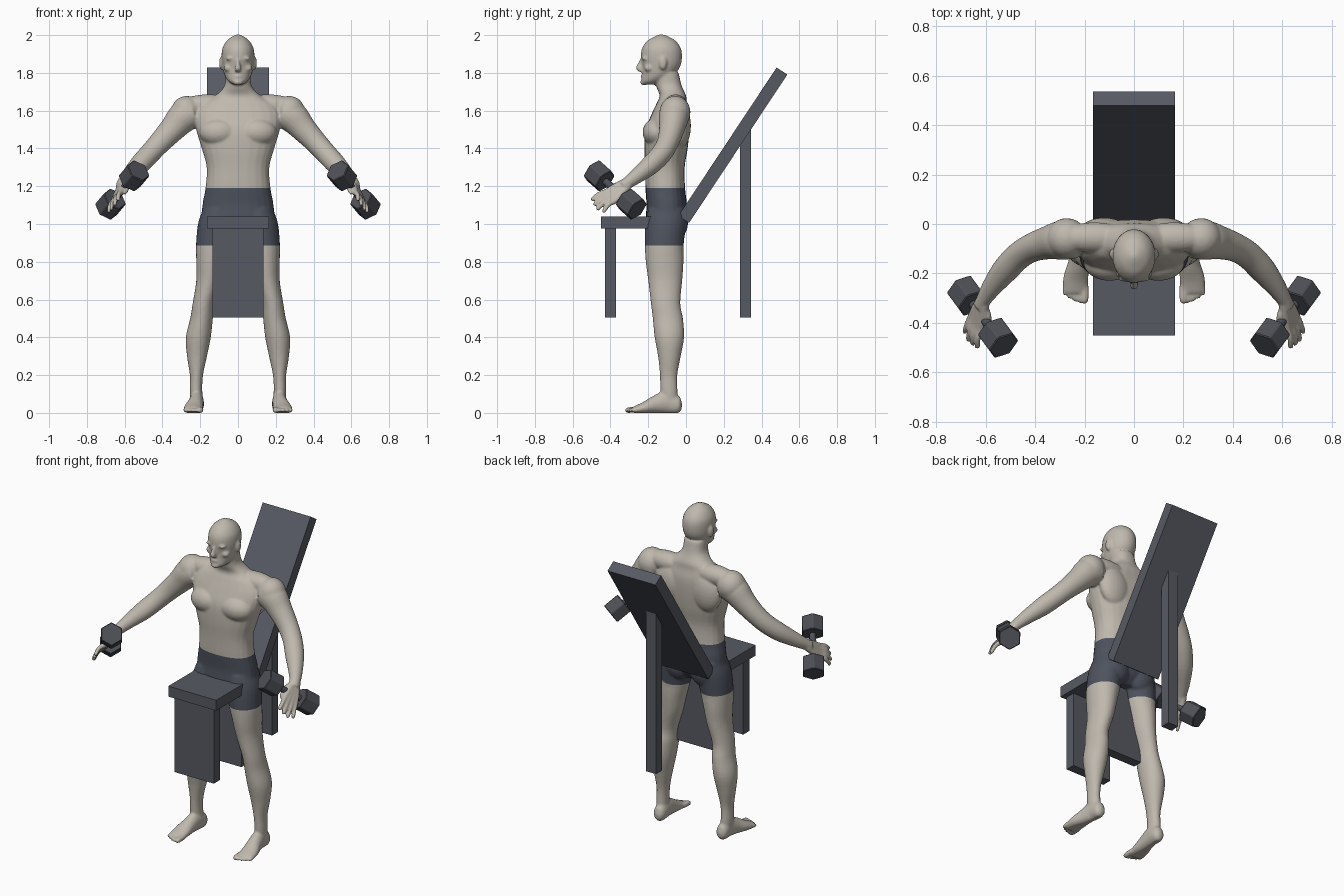
import bpy, bmesh, math
from mathutils import Vector, Matrix

cube = bpy.data.objects.get("Cube")
if cube:
    bpy.data.objects.remove(cube)


def material(name, rgb):
    m = bpy.data.materials.new(name)
    m.use_nodes = True
    m.diffuse_color = (*rgb, 1)
    m.node_tree.nodes["Principled BSDF"].inputs["Base Color"].default_value = (*rgb, 1)
    return m


SKIN = material("warm skin", (0.52, 0.48, 0.42))
CLOTH = material("dark cloth", (0.075, 0.085, 0.11))
BENCH = material("bench grey", (0.095, 0.102, 0.125))
IRON = material("dumbbell grey", (0.075, 0.08, 0.095))


def add_object(name, bm, *mats):
    bmesh.ops.recalc_face_normals(bm, faces=bm.faces)
    mesh = bpy.data.meshes.new(name)
    bm.to_mesh(mesh)
    bm.free()
    for m in mats:
        mesh.materials.append(m)
    ob = bpy.data.objects.new(name, mesh)
    bpy.context.collection.objects.link(ob)
    return ob


def tube(bm, path, side=1, flat=False, power=2.0, steps=4, n=24):
    """Smooth loft through rings given as (x, y, z, radius across, radius deep)."""
    pts = [Vector((side * p[0], *p[1:])) for p in path]
    pts = [2 * pts[0] - pts[1]] + pts + [2 * pts[-1] - pts[-2]]
    rings = []
    for a, b, c, d in zip(pts, pts[1:], pts[2:], pts[3:]):
        for k in range(steps):
            t = k / steps
            rings.append(0.5 * (2 * b + (c - a) * t + (2 * a - 5 * b + 4 * c - d) * t**2
                                + (3 * b - a - 3 * c + d) * t**3))
    rings.append(pts[-2])
    loops = []
    for i, r in enumerate(rings):
        pos = Vector(r[:3])
        tan = Vector(rings[min(i + 1, len(rings) - 1)][:3]) - Vector(rings[max(i - 1, 0)][:3])
        tan = Vector((0, 0, 1)) if flat else tan.normalized()
        u = Vector((1, 0, 0))
        u = (u - tan * u.dot(tan)).normalized()
        v = tan.cross(u)
        loop = []
        for j in range(n):
            c, s = math.cos(math.tau * j / n), math.sin(math.tau * j / n)
            c = math.copysign(abs(c) ** (2 / power), c)
            s = math.copysign(abs(s) ** (2 / power), s)
            loop.append(bm.verts.new(pos + u * c * r[3] + v * s * r[4]))
        loops.append(loop)
    for a, b in zip(loops, loops[1:]):
        for j in range(n):
            bm.faces.new((a[j], a[(j + 1) % n], b[(j + 1) % n], b[j]))
    bm.faces.new(loops[0])
    bm.faces.new(loops[-1])


def blob(bm, centre, radii):
    mat = Matrix.Translation(centre) @ Matrix.Diagonal((*radii, 1))
    bmesh.ops.create_uvsphere(bm, u_segments=24, v_segments=14, radius=1, matrix=mat)


# Dumbbell line, shared by the hand and the weights
END_A, END_B = Vector((0.55, -0.46, 1.255)), Vector((0.675, -0.29, 1.105))
GRIP = (END_B - END_A).normalized()

body = bmesh.new()
# Torso and neck
tube(body, [(0, -.1, .94, .07, .05), (0, -.105, 1, .185, .105), (0, -.102, 1.1, .188, .107),
            (0, -.11, 1.19, .172, .105), (0, -.112, 1.3, .166, .105), (0, -.106, 1.4, .192, .115),
            (0, -.098, 1.5, .222, .116), (0, -.083, 1.58, .23, .1), (0, -.075, 1.64, .19, .08),
            (0, -.07, 1.68, .12, .07), (0, -.09, 1.73, .073, .068), (0, -.105, 1.8, .066, .066)],
     flat=True, power=2.3)
# Head with jaw, nose, lips and brow
tube(body, [(0, -.19, 1.738, .025, .04), (0, -.178, 1.755, .05, .06), (0, -.15, 1.785, .07, .083),
            (0, -.132, 1.83, .082, .1), (0, -.13, 1.88, .087, .109), (0, -.13, 1.93, .083, .103),
            (0, -.13, 1.97, .06, .075), (0, -.13, 1.993, .03, .035), (0, -.13, 2.003, .008, .01)],
     flat=True)
tube(body, [(0, -.23, 1.875, .008, .012), (0, -.24, 1.85, .01, .016),
            (0, -.248, 1.822, .017, .018), (0, -.236, 1.806, .014, .014)], flat=True)
blob(body, (0, -.222, 1.782), (.027, .018, .012))
blob(body, (0, -.222, 1.75), (.026, .02, .016))

for s in (1, -1):
    # Face sides and ears
    blob(body, (s * .036, -.219, 1.876), (.03, .016, .009))
    blob(body, (s * .05, -.195, 1.825), (.026, .026, .02))
    blob(body, (s * .034, -.208, 1.853), (.017, .017, .009))
    blob(body, (s * .088, -.122, 1.852), (.012, .021, .036))
    # Chest, shoulders, back and seat muscles
    blob(body, (s * .1, -.155, 1.485), (.105, .075, .075))
    blob(body, (s * .16, -.055, 1.628), (.15, .062, .058))
    blob(body, (s * .272, -.058, 1.592), (.083, .082, .086))
    blob(body, (s * .12, -.03, 1.52), (.1, .056, .12))
    blob(body, (s * .09, -.055, 1.01), (.09, .066, .095))
    # Leg
    tube(body, [(.218, -.085, .05, .034, .045), (.222, -.09, .12, .033, .045),
                (.22, -.092, .2, .035, .046), (.217, -.088, .3, .053, .06),
                (.21, -.088, .4, .066, .078), (.193, -.096, .5, .06, .08),
                (.183, -.108, .58, .057, .078), (.155, -.11, .7, .066, .09),
                (.143, -.113, .8, .078, .1), (.131, -.115, .89, .091, .103),
                (.115, -.108, 1, .097, .108), (.1, -.1, 1.08, .085, .1)], s, flat=True)
    # Foot and toes
    tube(body, [(.216, -.022, .035, .014, .018), (.216, -.042, .038, .034, .044),
                (.218, -.1, .056, .037, .06), (.225, -.16, .044, .042, .048),
                (.235, -.22, .026, .051, .032), (.238, -.275, .014, .049, .02)], s)
    for i in range(5):
        x, r, tip = .198 + .02 * i, (.016 if i == 0 else .011), -.322 + .002 * i * i
        tube(body, [(x, -.25, .018, r, r), (x + .001, tip + .02, .015, r, r),
                    (x + .002, tip, .011, r * .6, r * .6)], s, n=12)
    # Arm
    tube(body, [(.24, -.06, 1.59, .08, .08), (.29, -.065, 1.565, .084, .08),
                (.345, -.075, 1.505, .07, .068), (.41, -.095, 1.435, .06, .058),
                (.465, -.128, 1.375, .056, .055), (.52, -.185, 1.315, .054, .052),
                (.575, -.255, 1.258, .041, .041), (.61, -.31, 1.217, .03, .032),
                (.622, -.335, 1.198, .027, .03)], s)
    # Palm, fingers and thumb
    wrist, knuckle, tip = Vector((.612, -.315, 1.213)), Vector((.637, -.395, 1.15)), Vector((.663, -.48, 1.088))
    for i in range(4):
        k = i - 1.5
        a, b = wrist + GRIP * k * .011, knuckle + GRIP * k * .025
        c = tip + GRIP * k * .034 + (knuckle - tip) * (.1 * abs(k - .3))
        mid = (b + c) / 2 + Vector((0.006, -.006, .006))
        tube(body, [(*a, .02, .02), (*b, .017, .017), (*mid, .0125, .0125),
                    (*c, .011, .011), (*(c + (c - mid) * .12), .006, .006)], s, n=12)
    tube(body, [(.612, -.33, 1.21, .02, .02), (.592, -.372, 1.203, .016, .016),
                (.592, -.41, 1.178, .013, .013), (.6, -.432, 1.16, .008, .008)], s, n=12)

# Fuse the parts into one smooth skin
rough = add_object("rough_body", body, SKIN)
remesh = rough.modifiers.new("fuse", "REMESH")
remesh.mode, remesh.voxel_size = "VOXEL", 0.0065
soften = rough.modifiers.new("soften", "SMOOTH")
soften.factor, soften.iterations = 0.5, 5
graph = bpy.context.evaluated_depsgraph_get()
fused = bpy.data.meshes.new_from_object(rough.evaluated_get(graph))
bpy.data.objects.remove(rough)
bm = bmesh.new()
bm.from_mesh(fused)
bpy.data.meshes.remove(fused)

# Cut clean hems, then colour the shorts between them
HEM, WAIST = 0.885, 1.19
for z in (HEM, WAIST):
    bmesh.ops.bisect_plane(bm, geom=bm.verts[:] + bm.edges[:] + bm.faces[:],
                           plane_co=(0, 0, z), plane_no=(0, 0, 1), dist=1e-5)
for v in bm.verts:
    v.co.z = max(v.co.z, 0)
for f in bm.faces:
    f.smooth = True
    c = f.calc_center_median()
    f.material_index = int(HEM < c.z < WAIST and abs(c.x) < 0.3)
add_object("body", bm, SKIN, CLOTH)


def box(name, low, high):
    low, high = Vector(low), Vector(high)
    bm = bmesh.new()
    mat = Matrix.Translation((low + high) / 2) @ Matrix.Diagonal((*(high - low), 1))
    bmesh.ops.create_cube(bm, size=1, matrix=mat)
    return add_object(name, bm, BENCH)


# Bench
box("bench_seat", (-.165, -.45, .975), (.165, -.06, 1.04))
box("bench_front_panel", (-.135, -.43, .505), (.135, -.37, .975))
box("bench_middle_panel", (-.135, -.16, .505), (.135, -.1, .975))
box("bench_rear_leg", (-.035, .285, .505), (.035, .345, 1.51))
back = box("bench_backrest", (-.165, -.034, -.471), (.165, .034, .471))
back.location = (0, .248, 1.417)
back.rotation_euler.x = -math.atan2(.52, .785)


def rod(name, start, end, radius, sides, bevel=0):
    bm = bmesh.new()
    turn = (end - start).to_track_quat("Z", "Y").to_matrix().to_4x4()
    bmesh.ops.create_cone(bm, cap_ends=True, segments=sides, radius1=radius, radius2=radius,
                          depth=(end - start).length,
                          matrix=Matrix.Translation((start + end) / 2) @ turn)
    if bevel:
        bmesh.ops.bevel(bm, geom=bm.edges[:], offset=bevel, segments=1, affect="EDGES")
    return add_object(name, bm, IRON)


# Dumbbells
for s, label in ((1, "left"), (-1, "right")):
    flip = Vector((s, 1, 1))
    a, b, g = END_A * flip, END_B * flip, GRIP * flip
    rod(label + "_dumbbell_handle", a, b, .019, 16)
    for end, place in ((a, "front"), (b, "rear")):
        rod(f"{label}_dumbbell_{place}_weight", end - g * .05, end + g * .05, .068, 6, .004)
